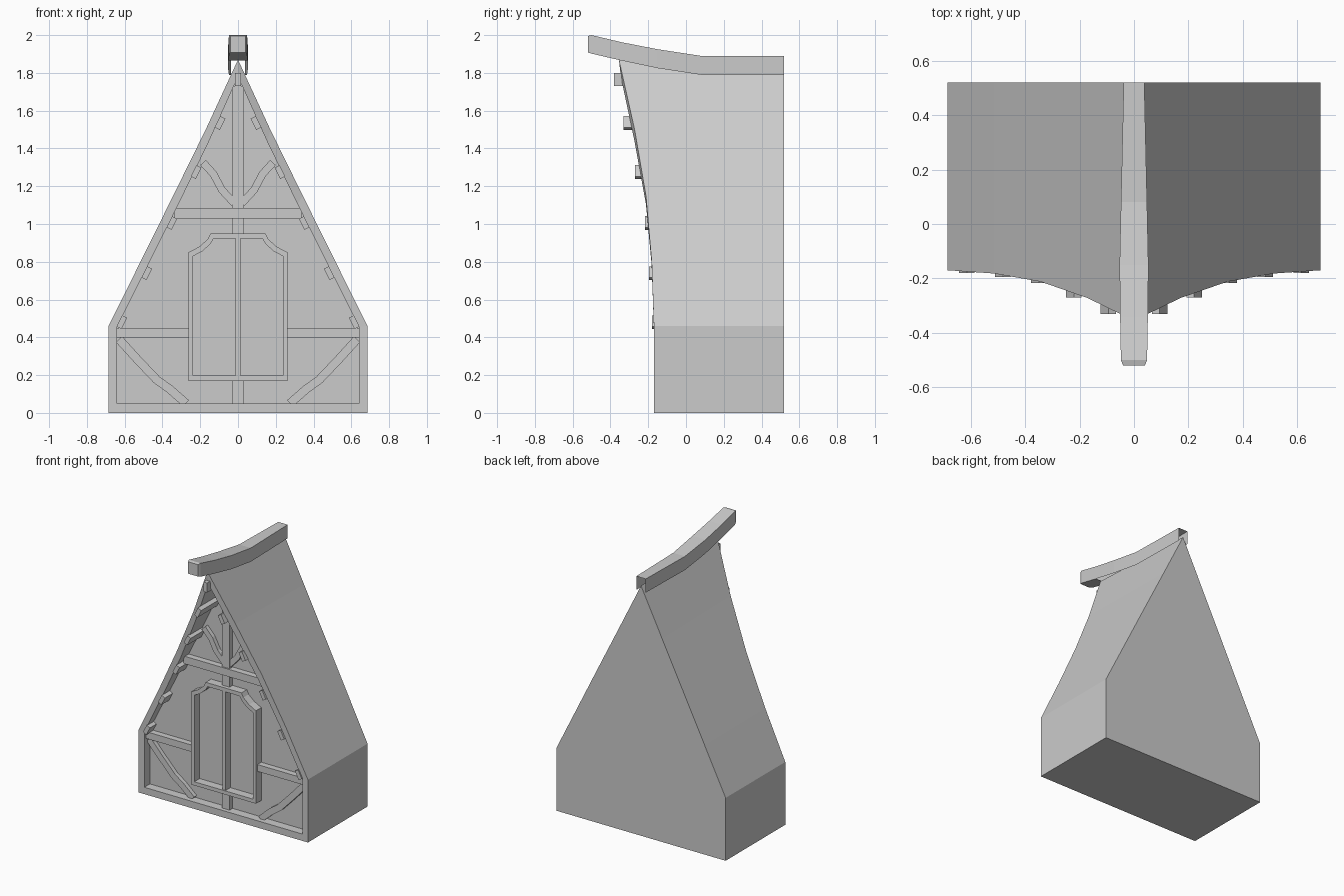
import bpy, bmesh, math

if "Cube" in bpy.data.objects:
    bpy.data.objects.remove(bpy.data.objects["Cube"])

BACK, PANEL = 0.52, -0.105


def make(name, rings, cap_start=True, cap_end=True, skip=None):
    """Skin a series of equal closed rings into one mesh."""
    bm = bmesh.new()
    vr = [[bm.verts.new(p) for p in r] for r in rings]
    n = len(rings[0])
    for i in range(len(vr) - 1):
        for j in range(n):
            if skip and skip(i, j):
                continue
            k = (j + 1) % n
            bm.faces.new((vr[i][j], vr[i][k], vr[i + 1][k], vr[i + 1][j]))
    if cap_start:
        bm.faces.new(vr[0][::-1])
    if cap_end:
        bm.faces.new(vr[-1])
    bmesh.ops.recalc_face_normals(bm, faces=bm.faces)
    me = bpy.data.meshes.new(name)
    bm.to_mesh(me)
    bm.free()
    ob = bpy.data.objects.new(name, me)
    bpy.context.collection.objects.link(ob)
    return ob


def plate(name, outline, front):
    """Extrude an x-z outline from the wall panel forward."""
    return make(name, [[(x, y, z) for x, z in outline] for y in (PANEL + 0.01, front)])


def rect(name, x0, x1, z0, z1, front):
    return plate(name, [(x0, z0), (x1, z0), (x1, z1), (x0, z1)], front)


def mirror(pts):
    """Right half outline, bottom to top centre, completed on the left."""
    return pts + [(-p[0],) + tuple(p[1:]) for p in reversed(pts) if abs(p[0]) > 1e-6]


def brace(name, path, width, front, side):
    """Bent plank following an x-z path."""
    a, b = [], []
    for i, (x, z) in enumerate(path):
        p, q = path[max(i - 1, 0)], path[min(i + 1, len(path) - 1)]
        d = math.hypot(q[0] - p[0], q[1] - p[1])
        nx, nz = -(q[1] - p[1]) / d * width / 2, (q[0] - p[0]) / d * width / 2
        a.append((side * (x + nx), z + nz))
        b.append((side * (x - nx), z - nz))
    return plate(name, a + b[::-1], front)


# House body: curved overhanging front edge, rim and recessed gable wall
outer = mirror([(.685, -.17, 0), (.685, -.17, .46), (.514, -.182, .805), (.343, -.212, 1.15),
                (.171, -.272, 1.5), (0, -.355, 1.87)])
inner = mirror([(.64, -.17, .05), (.64, -.17, .455), (.475, -.182, .785), (.315, -.212, 1.105),
                (.155, -.272, 1.435), (0, -.345, 1.78)])
back = mirror([(.685, BACK, 0), (.685, BACK, .46), (.514, BACK, .8025), (.343, BACK, 1.145),
               (.171, BACK, 1.4875), (0, BACK, 1.83)])
make("house_body", [back, outer, inner, [(x, PANEL, z) for x, y, z in inner]])

# Ridge beam: bent channel, open at the back and over the roof
ridge = [(.52, 1.79, 1.89, .038), (.08, 1.79, 1.89, .048), (-.15, 1.825, 1.925, .053),
         (-.34, 1.865, 1.962, .051), (-.50, 1.902, 2.0, .048), (-.52, 1.908, 1.995, .04)]
make("ridge_beam", [[(-w, y, lo), (w, y, lo), (w, y, hi), (-w, y, hi)] for y, lo, hi, w in ridge],
     cap_start=False, skip=lambda i, j: j == 0 and i < 3)

# Purlin ends along the slopes and under the apex
pegs = [(.615, .48, -.18), (.483, .74, -.195), (.35, 1.005, -.217),
        (.222, 1.275, -.27), (.095, 1.535, -.33)]
ang = math.atan2(.46 - 1.83, .685)
for i, (px, pz, front) in enumerate(pegs):
    ux, uz = math.cos(ang) * .033, math.sin(ang) * .033
    vx, vz = -math.sin(ang) * .015, math.cos(ang) * .015
    for s, label in ((1, "right"), (-1, "left")):
        plate(f"purlin_{label}_{i + 1}",
              [(s * (px + a * ux + b * vx), pz + a * uz + b * vz)
               for a, b in ((-1, -1), (1, -1), (1, 1), (-1, 1))], front)
rect("purlin_top", -.015, .015, 1.73, 1.80, -.38)

# Timber posts and cross beams
rect("post_lower", -.03, .03, .05, .18, -.14)
rect("post_upper", -.03, .03, .94, 1.73, -.14)
rect("cross_beam", -.335, .335, 1.03, 1.085, -.15)
low = [(.63, .39), (.53, .28), (.43, .175), (.36, .125), (.275, .05)]
high = [(.185, 1.325), (.13, 1.265), (.085, 1.18), (.02, 1.11)]
for s, label in ((1, "right"), (-1, "left")):
    rect("low_beam_" + label, s * .255, s * .64, .40, .45, -.15)
    brace("low_brace_" + label, low, .045, -.135, s)
    brace("high_brace_" + label, high, .04, -.135, s)

# Window frame with notched upper corners and a centre bar
f_out = mirror([(.262, .17), (.262, .85), (.205, .88), (.16, .92), (.145, .95)])
f_in = mirror([(.237, .197), (.237, .83), (.19, .855), (.145, .895), (.13, .922)])
make("window_frame", [[(x, y, z) for x, z in o] for o, y in
                      ((f_out, PANEL + .01), (f_out, -.167), (f_in, -.167), (f_in, PANEL + .01))],
     cap_start=False, cap_end=False)
rect("window_bar", -.014, .012, .19, .93, -.16)
